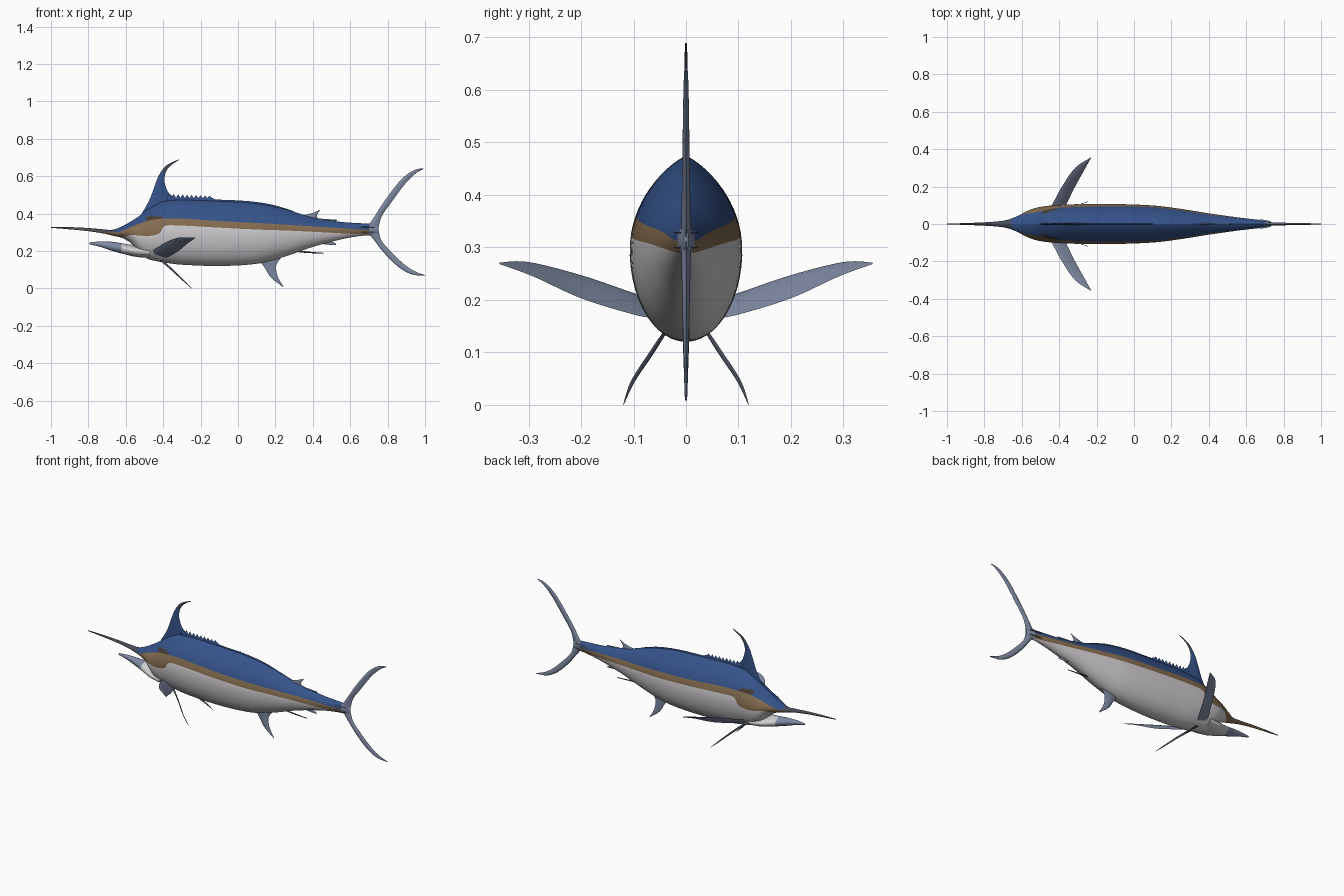
import bpy, bmesh, math
from mathutils import Vector

if "Cube" in bpy.data.objects:
    bpy.data.objects.remove(bpy.data.objects["Cube"])


def material(name, rgb):
    m = bpy.data.materials.new(name)
    m.diffuse_color = (*rgb, 1)
    m.use_nodes = True
    m.node_tree.nodes["Principled BSDF"].inputs["Base Color"].default_value = m.diffuse_color
    return m


MATS = [material("belly white", (0.62, 0.60, 0.62)),
        material("side brown", (0.23, 0.15, 0.08)),
        material("back blue", (0.035, 0.085, 0.25)),
        material("fin grey blue", (0.21, 0.25, 0.36)),
        material("dark slate", (0.06, 0.07, 0.10)),
        material("eye dark brown", (0.06, 0.045, 0.035))]
WHITE, BROWN, BLUE, GREY, SLATE, EYE = range(6)


def spline(rows, steps):
    """Smooth curve through rows of numbers (Catmull-Rom on every column)."""
    out = []
    for i in range(len(rows) - 1):
        quad = [rows[max(i - 1, 0)], rows[i], rows[i + 1], rows[min(i + 2, len(rows) - 1)]]
        for k in range(steps):
            t = k / steps
            out.append([b + 0.5 * t * (c - a + t * (2 * a - 5 * b + 4 * c - d
                        + t * (3 * (b - c) + d - a))) for a, b, c, d in zip(*quad)])
    out.append(list(rows[-1]))
    return out


def skin(name, rings, columns, recolour=None):
    """Join closed rings into a capped smooth surface, one material per column."""
    bm = bmesh.new()
    vr = [[bm.verts.new(p) for p in r] for r in rings]
    n = len(rings[0])
    for a, b in zip(vr, vr[1:]):
        for j in range(n):
            f = bm.faces.new((a[j], a[(j + 1) % n], b[(j + 1) % n], b[j]))
            f.material_index = columns[j]
    for r in (vr[0], vr[-1]):
        bm.faces.new(r).material_index = columns[0]
    if recolour:
        for f in bm.faces:
            f.material_index = recolour(f.calc_center_median(), f.material_index)
    bmesh.ops.remove_doubles(bm, verts=bm.verts, dist=1e-5)
    bmesh.ops.recalc_face_normals(bm, faces=bm.faces)
    me = bpy.data.meshes.new(name)
    bm.to_mesh(me)
    bm.free()
    for m in MATS:
        me.materials.append(m)
    ob = bpy.data.objects.new(name, me)
    bpy.context.collection.objects.link(ob)
    me.shade_smooth()
    me.set_sharp_from_angle(angle=math.radians(50))
    return ob


def body_loft(name, stations, recolour):
    """Stations: x, bottom, top, half width, lower colour line, upper colour line."""
    rings = []
    for x, bot, top, w, lo, hi in spline(stations, 9):
        c, h = (bot + top) / 2, (top - bot) / 2
        a1, a2 = (math.asin(max(-1, min(1, (z - c) / h))) for z in (lo, hi))
        marks = [(-math.pi / 2, a1, 14), (a1, a2, 4), (a2, math.pi / 2, 14)]
        angles = [a + (b - a) * k / n for a, b, n in marks for k in range(n)] + [math.pi / 2]
        half = []
        for a in angles:
            y = w * max(math.cos(a), 0) ** (1.6 if a > 0 else 1)
            half.append((x, y, c + h * math.sin(a)))
        rings.append(half + [(p[0], -p[1], p[2]) for p in half[-2:0:-1]])
    cols = [WHITE] * 14 + [BROWN] * 4 + [BLUE] * 14
    return skin(name, rings, cols + cols[::-1], recolour)


def fin(name, lead, trail, thick, mat, recolour=None, steps=6):
    """Lens-section blade between a leading and a trailing edge."""
    L = [Vector(p) for p in spline(lead, steps)]
    T = [Vector(p) for p in spline(trail, steps)]
    mid = len(L) // 2
    nrm = (T[mid] - L[mid]).cross(L[-1] + T[-1] - L[0] - T[0]).normalized()
    rings = []
    for i, (a, b) in enumerate(zip(L, T)):
        th = thick * (1 - 0.75 * i / (len(L) - 1))
        up = [a.lerp(b, u) + nrm * th * s for u, s in ((0.12, .6), (0.35, 1), (0.7, .6))]
        dn = [a.lerp(b, u) - nrm * th * s for u, s in ((0.7, .6), (0.35, 1), (0.12, .6))]
        rings.append([a] + up + [b] + dn)
    return skin(name, rings, [mat] * 8, recolour)


def flat(points):
    return [(x, 0, z) for x, z in points]


def mirrored(points, s):
    return [(x, s * y, z) for x, y, z in points]


# Body with bill: dark bill, blue back, brown stripe, white belly, eye patch
def body_colour(c, m):
    if ((c.x + 0.45) / 0.048) ** 2 + ((c.z - 0.374) / 0.014) ** 2 < 1:
        return EYE
    if c.x < -0.9 or (c.x < -0.66 and m == BLUE):
        return SLATE
    if c.x > 0.70:
        return GREY
    return m


body_loft("body", [
    (-1.0, .324, .329, .002, .324, .326), (-.9, .316, .328, .005, .316, .321),
    (-.8, .306, .323, .009, .306, .314), (-.72, .294, .316, .015, .294, .304),
    (-.67, .282, .314, .024, .282, .298), (-.62, .270, .332, .045, .275, .308),
    (-.57, .240, .360, .070, .285, .330), (-.53, .190, .386, .085, .283, .345),
    (-.48, .157, .424, .095, .280, .362), (-.42, .143, .458, .101, .295, .372),
    (-.39, .138, .468, .103, .334, .374), (-.30, .127, .474, .106, .336, .374),
    (-.10, .120, .467, .107, .325, .360), (.10, .132, .454, .099, .315, .350),
    (.25, .170, .424, .081, .310, .341), (.40, .222, .380, .057, .303, .332),
    (.55, .262, .356, .036, .295, .322), (.65, .280, .349, .024, .290, .315),
    (.72, .285, .345, .013, .290, .312), (.75, .290, .340, .004, .295, .312)],
    body_colour)

# Open lower jaw
body_loft("lower_jaw", [
    (-.795, .236, .246, .003, .24, .243), (-.74, .223, .251, .011, .235, .24),
    (-.67, .200, .249, .024, .22, .23), (-.60, .181, .238, .046, .20, .22),
    (-.54, .168, .230, .066, .19, .21), (-.47, .163, .225, .076, .19, .21)],
    lambda c, m: GREY if c.x < -0.62 else WHITE)

# Tall sickle dorsal fin with dark tip
fin("dorsal_fin",
    flat([(-.53, .375), (-.475, .47), (-.445, .55), (-.42, .61), (-.38, .66), (-.315, .69)]),
    flat([(-.28, .46), (-.36, .50), (-.388, .55), (-.392, .60), (-.368, .65), (-.315, .687)]),
    .007, BLUE, lambda c, m: SLATE if c.z > 0.62 else m)

# Low ragged ridge along the back
ridge = [(-.38 + .012 * i, .485 - .0002 * i + (.022 * (1 - i / 56) if i % 2 else .0))
         for i in range(20)]
ridge += [(-.12, .476), (0, .471), (.1, .462), (.2, .444), (.30, .412)]
fin("dorsal_ridge", flat(ridge), flat([(x, z - .045) for x, z in ridge]), .006, BLUE, steps=2)

# Second dorsal fin and its trailing ray
fin("second_dorsal_fin", flat([(.31, .385), (.37, .396), (.41, .408), (.44, .422)]),
    flat([(.44, .36), (.425, .378), (.422, .392), (.438, .418)]), .006, GREY)
fin("second_dorsal_ray", flat([(.40, .375), (.46, .372), (.53, .367)]),
    flat([(.40, .355), (.46, .357), (.53, .362)]), .005, GREY)

# Anal fins
fin("anal_fin", flat([(.10, .16), (.14, .115), (.175, .06), (.24, .008)]),
    flat([(.24, .175), (.205, .125), (.212, .065), (.243, .010)]), .008, GREY)
fin("second_anal_fin", flat([(.28, .200), (.36, .190), (.46, .186)]),
    flat([(.28, .212), (.36, .199), (.46, .190)]), .005, SLATE)
fin("rear_anal_fin", flat([(.43, .240), (.48, .234), (.525, .232)]),
    flat([(.43, .262), (.48, .258), (.525, .240)]), .005, GREY)

# Crescent tail
fin("tail_upper_lobe",
    flat([(.69, .325), (.73, .385), (.785, .47), (.87, .58), (.94, .632), (.992, .642)]),
    flat([(.75, .312), (.768, .385), (.82, .46), (.89, .555), (.95, .615), (.992, .639)]),
    .010, GREY)
fin("tail_lower_lobe",
    flat([(.69, .305), (.73, .255), (.785, .185), (.86, .113), (.93, .075), (1.0, .068)]),
    flat([(.75, .318), (.768, .255), (.82, .195), (.89, .128), (.945, .092), (1.0, .071)]),
    .010, GREY)

# Paired fins and keels
for side, s in (("left", 1), ("right", -1)):
    fin(side + "_pectoral_fin",
        mirrored([(-.47, .06, .20), (-.44, .10, .213), (-.385, .20, .247),
                  (-.315, .30, .272), (-.232, .355, .271)], s),
        mirrored([(-.39, .06, .165), (-.365, .10, .172), (-.315, .20, .203),
                  (-.265, .29, .244), (-.229, .355, .268)], s), .007, GREY)
    fin(side + "_pelvic_fin",
        mirrored([(-.42, .030, .15), (-.36, .060, .10), (-.30, .097, .045), (-.25, .118, .002)], s),
        mirrored([(-.40, .036, .15), (-.345, .070, .10), (-.29, .105, .045), (-.246, .120, .0)], s),
        .004, SLATE)
    for z in (.300, .328):
        fin(side + "_tail_keel",
            mirrored([(.64, .015, z), (.68, .024, z), (.73, .015, z)], s),
            mirrored([(.64, .0, z), (.68, .0, z), (.73, .0, z)], s), .004, GREY)
